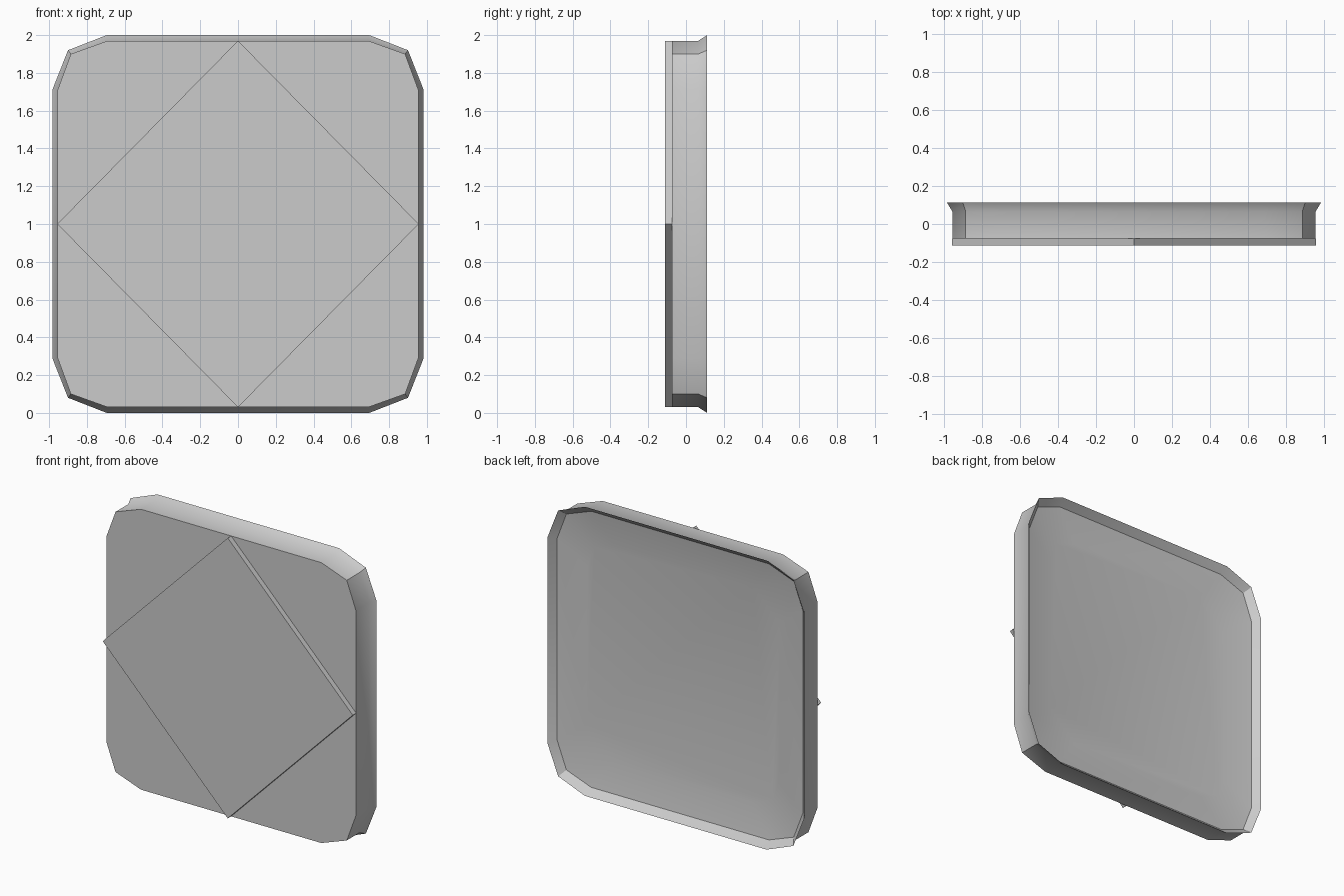
import bpy, bmesh
from mathutils import Vector

if "Cube" in bpy.data.objects:
    bpy.data.objects.remove(bpy.data.objects["Cube"])


def ring(bm, y, corner):
    """Twelve-sided outline made by mirroring one three-point corner."""
    q = list(corner)
    pts = [(x, z) for x, z in q]
    pts += [(x, -z) for x, z in reversed(q)]
    pts += [(-x, -z) for x, z in q]
    pts += [(-x, z) for x, z in reversed(q)]
    return [bm.verts.new((x, y, z + 1)) for x, z in pts]


def bridge(bm, a, b):
    n = len(a)
    for i in range(n):
        j = (i + 1) % n
        bm.faces.new((a[i], a[j], b[j], b[i]))


def finish(bm, name):
    bmesh.ops.recalc_face_normals(bm, faces=bm.faces)
    mesh = bpy.data.meshes.new(name)
    bm.to_mesh(mesh)
    bm.free()
    obj = bpy.data.objects.new(name, mesh)
    bpy.context.collection.objects.link(obj)
    return obj


# Tray: front face, outer wall, flared lip, sloped inner wall, recessed floor
body = [(0.69, 0.97), (0.885, 0.90), (0.955, 0.71)]
lip = [(0.695, 1.0), (0.90, 0.92), (0.983, 0.71)]
neck = [(0.68, 0.955), (0.87, 0.885), (0.94, 0.70)]
floor = [(x * 0.77, z * 0.77) for x, z in body]

bm = bmesh.new()
rings = [ring(bm, y, c) for y, c in
         [(-0.075, body), (0.065, body), (0.112, lip), (0.065, neck), (0.03, floor)]]
for a, b in zip(rings, rings[1:]):
    bridge(bm, a, b)
bm.faces.new(rings[0])
bm.faces.new(rings[-1])
tray = finish(bm, "tray")

bpy.context.view_layer.objects.active = tray
tray.select_set(True)
bpy.ops.object.shade_smooth_by_angle(angle=0.56)
tray.select_set(False)

# Diamond plate on the front face
bm = bmesh.new()
outline = [(0, 0.97), (0.957, 0), (0, -0.97), (-0.957, 0)]
front, back = [[bm.verts.new(Vector((x, y, z + 1))) for x, z in outline]
               for y in (-0.112, -0.075)]
bridge(bm, front, back)
bm.faces.new(front)
bm.faces.new(back)
finish(bm, "diamond_plate")
